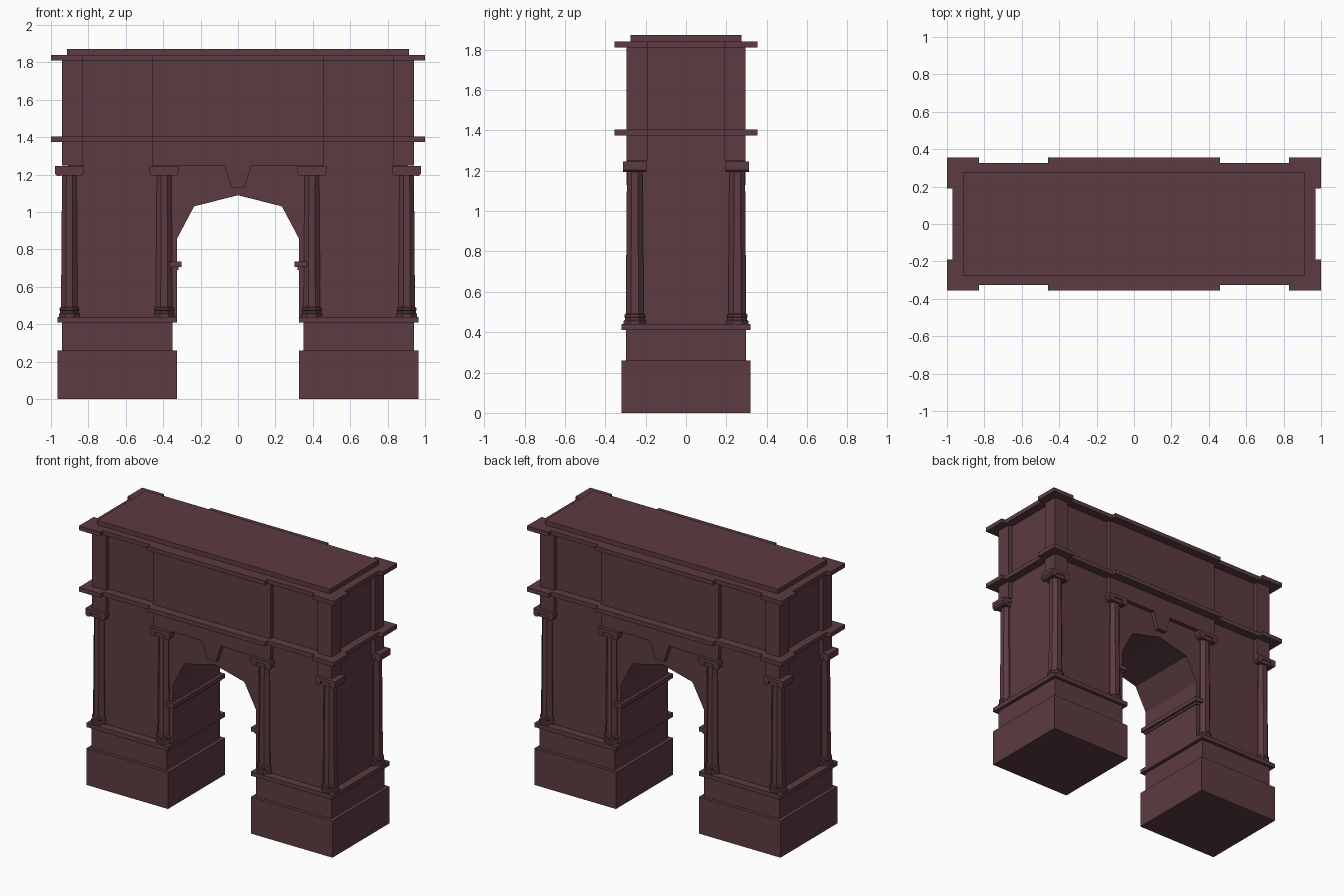
import bpy
import bmesh
import math
from mathutils import Matrix

cube = bpy.data.objects.get("Cube")
if cube:
    bpy.data.objects.remove(cube, do_unlink=True)

stone = bpy.data.materials.new("dark red stone")
stone.use_nodes = True
COLOUR = (0.107, 0.044, 0.053, 1)
stone.diffuse_color = COLOUR
stone.node_tree.nodes["Principled BSDF"].inputs["Base Color"].default_value = COLOUR


def finish(name, bm):
    bmesh.ops.recalc_face_normals(bm, faces=bm.faces[:])
    mesh = bpy.data.meshes.new(name)
    bm.to_mesh(mesh)
    bm.free()
    mesh.materials.append(stone)
    obj = bpy.data.objects.new(name, mesh)
    bpy.context.collection.objects.link(obj)
    return obj


def box(name, x0, x1, half_y, z0, z1):
    bm = bmesh.new()
    size = Matrix.Diagonal((x1 - x0, 2 * half_y, z1 - z0, 1))
    place = Matrix.Translation(((x0 + x1) / 2, 0, (z0 + z1) / 2))
    bmesh.ops.create_cube(bm, size=1, matrix=place @ size)
    return finish(name, bm)


def prism(name, outline, direction):
    """Extrude a closed outline along a direction."""
    bm = bmesh.new()
    face = bm.faces.new([bm.verts.new(p) for p in outline])
    new = bmesh.ops.extrude_face_region(bm, geom=[face], use_keep_orig=True)
    verts = [v for v in new["geom"] if isinstance(v, bmesh.types.BMVert)]
    bmesh.ops.translate(bm, verts=verts, vec=direction)
    return finish(name, bm)


def mirror_outline(half):
    return half + [(-x, z) for x, z in reversed(half) if x != 0]


def stepped_plan(name, grow, z0, z1):
    """Rectangle with projecting corners and a projecting centre bay."""
    bx, by = 0.91 + grow, 0.265 + grow
    px, py = bx + 0.03, by + 0.03
    quarter = [(bx, 0.19), (px, 0.19), (px, py), (0.83, py),
               (0.83, by), (0.46, by), (0.46, py)]
    half = [(x, -y) for x, y in reversed(quarter)] + quarter
    prism(name, [(x, y, z0) for x, y in mirror_outline(half)], (0, 0, z1 - z0))


# Pedestals and imposts, one set on each side of the passage
for side, s in (("left", 1), ("right", -1)):
    for part, a, b, y, z0, z1 in (
            ("plinth", 0.325, 0.965, 0.32, 0, 0.26),
            ("pedestal", 0.35, 0.94, 0.297, 0.26, 0.41),
            ("pedestal_ledge", 0.325, 0.965, 0.32, 0.41, 0.44),
            ("impost_band", 0.318, 0.355, 0.272, 0.69, 0.705),
            ("impost", 0.302, 0.365, 0.285, 0.705, 0.735)):
        box(f"{side}_{part}", *sorted((a * s, b * s)), y, z0, z1)

# Main wall with the faceted arch opening
half_wall = [(0, 1.09), (0.235, 1.03), (0.325, 0.86), (0.325, 0.44),
             (0.91, 0.44), (0.91, 1.25)]
prism("arch_wall", [(x, -0.265, z) for x, z in mirror_outline(half_wall)],
      (0, 0.53, 0))

# Keystones on both faces
half_key = [(0.035, 1.13), (0.072, 1.25)]
for name, y in (("front_keystone", -0.295), ("back_keystone", 0.255)):
    prism(name, [(x, y, z) for x, z in mirror_outline(half_key)], (0, 0.04, 0))

# Upper storey, cornices and roof
stepped_plan("frieze", 0, 1.25, 1.375)
stepped_plan("middle_cornice", 0.06, 1.375, 1.405)
stepped_plan("attic", 0, 1.405, 1.81)
stepped_plan("top_cornice", 0.06, 1.81, 1.84)
box("roof_slab", -0.915, 0.915, 0.275, 1.84, 1.872)


def column(name, x, y):
    bm = bmesh.new()
    # Base mouldings and tapered eight-sided shaft
    profile = [(0.06, 0.44), (0.06, 0.455), (0.053, 0.46), (0.053, 0.472),
               (0.056, 0.475), (0.056, 0.487), (0.048, 0.492), (0.042, 1.2)]
    rings = []
    for r, z in profile:
        rings.append([bm.verts.new((x + r * math.cos(a), y + r * math.sin(a), z))
                      for a in [(k + 0.5) * math.pi / 4 for k in range(8)]])
    for low, high in zip(rings, rings[1:]):
        for k in range(8):
            n = (k + 1) % 8
            bm.faces.new((low[k], low[n], high[n], high[k]))
    bm.faces.new(rings[0][::-1])
    bm.faces.new(rings[-1])
    # Capital block and abacus
    for w, d, z0, z1 in ((0.1, 0.1, 1.195, 1.23), (0.155, 0.115, 1.222, 1.246)):
        bmesh.ops.create_cube(bm, size=1, matrix=Matrix.Translation(
            (x, y, (z0 + z1) / 2)) @ Matrix.Diagonal((w, d, z1 - z0, 1)))
    # Scrolls at each end of the capital
    for s in (-1, 1):
        bmesh.ops.create_cone(
            bm, cap_ends=True, segments=8, radius1=0.022, radius2=0.022, depth=0.115,
            matrix=Matrix.Translation((x + s * 0.056, y, 1.213))
            @ Matrix.Rotation(math.pi / 2, 4, "X")
            @ Matrix.Rotation(math.pi / 8, 4, "Z"))
    finish(name, bm)


# Eight engaged columns
for face, y in (("front", -0.254), ("back", 0.254)):
    for side, s in (("left", 1), ("right", -1)):
        column(f"{face}_{side}_outer_column", s * 0.902, y)
        column(f"{face}_{side}_inner_column", s * 0.395, y)
